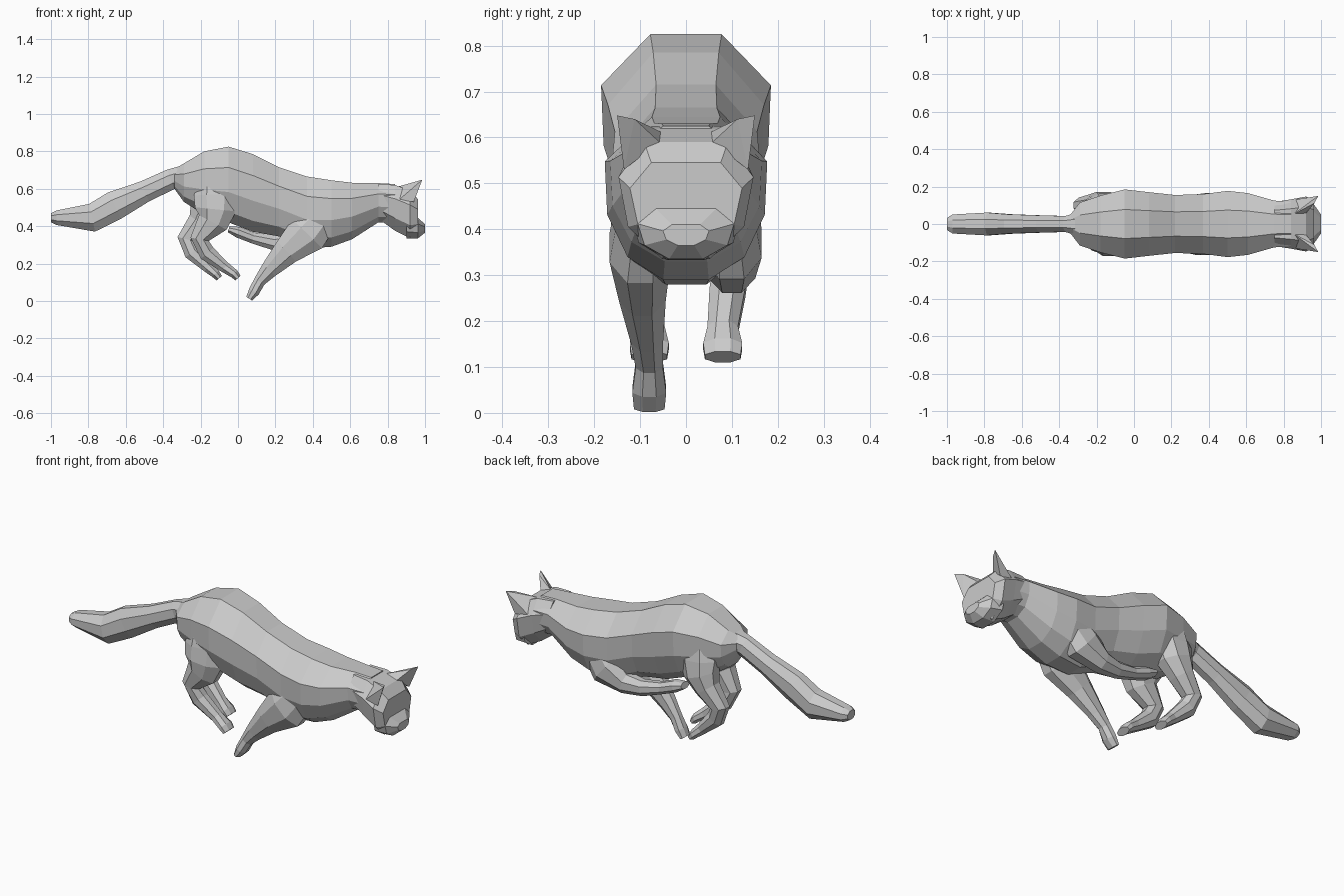
import bpy
import bmesh
from math import cos, sin, pi, hypot


def finish(name, bm):
    bmesh.ops.recalc_face_normals(bm, faces=bm.faces)
    mesh = bpy.data.meshes.new(name)
    bm.to_mesh(mesh)
    bm.free()
    bpy.context.collection.objects.link(bpy.data.objects.new(name, mesh))


def ring_profile(sides):
    return [(cos(2 * pi * (i + 0.5) / sides), sin(2 * pi * (i + 0.5) / sides)) for i in range(sides)]


def mirrored(half):
    return half + [(-y, z) for y, z in reversed(half)]


def skin(name, rings):
    """Closed skin through a list of equal-length point rings."""
    bm = bmesh.new()
    loops = [[bm.verts.new(p) for p in ring] for ring in rings]
    n = len(loops[0])
    for a, b in zip(loops, loops[1:]):
        for i in range(n):
            j = (i + 1) % n
            bm.faces.new((a[i], a[j], b[j], b[i]))
    bm.faces.new(loops[0])
    bm.faces.new(loops[-1])
    finish(name, bm)


def trunk(name, stations, profile):
    """Upright sections: x, top, bottom, half width."""
    skin(name, [[(x, u * w, (t + b) / 2 + v * (t - b) / 2) for u, v in profile]
                for x, t, b, w in stations])


def limb(name, stations, sides=6):
    """Sections square to a path: x, z, half depth, y, half width."""
    profile = ring_profile(sides)
    rings = []
    for k, (x, z, d, y, w) in enumerate(stations):
        p, q = stations[max(k - 1, 0)], stations[min(k + 1, len(stations) - 1)]
        tx, tz = q[0] - p[0], q[1] - p[1]
        length = hypot(tx, tz)
        nx, nz = -tz / length, tx / length
        rings.append([(max(-1, x + nx * d * v), y + w * u, max(0, z + nz * d * v))
                      for u, v in profile])
    skin(name, rings)


# Arched torso and neck
trunk("body", [
    (-.34, .705, .60, .05), (-.29, .735, .53, .115), (-.18, .80, .46, .152),
    (-.05, .825, .42, .185), (.08, .785, .37, .17), (.22, .715, .345, .155),
    (.37, .665, .28, .16), (.50, .645, .29, .177), (.61, .632, .33, .165),
    (.75, .63, .42, .125), (.84, .625, .42, .118)],
    mirrored([(.42, 1), (1, .45), (.97, -.2), (.72, -.72), (.28, -1)]))

# Head, and a short muzzle
face = mirrored([(.62, 1), (1, .4), (.86, -.45), (.35, -1)])
trunk("head", [
    (.75, .625, .44, .118), (.84, .62, .375, .132), (.92, .59, .335, .147),
    (.962, .545, .36, .122)], face)
trunk("muzzle", [(.90, .47, .333, .12), (.962, .445, .335, .105), (1, .41, .365, .05)], face)

# Pointed ears
for side, label in ((1, "left"), (-1, "right")):
    bm = bmesh.new()
    for x, y, z in ((.85, .05, .61), (.92, .058, .59), (.94, .135, .53),
                    (.86, .13, .54), (.965, .112, .64), (.985, .15, .648)):
        bm.verts.new((x, y * side, z))
    bmesh.ops.convex_hull(bm, input=bm.verts)
    finish(label + "_ear", bm)

# Drooping tail, thickest near its end
limb("tail", [
    (-.27, .675, .06, 0, .075), (-.36, .65, .06, 0, .046), (-.50, .585, .063, 0, .05),
    (-.66, .51, .085, 0, .056), (-.78, .445, .082, 0, .066), (-.97, .445, .042, 0, .055),
    (-1, .445, .026, 0, .035)], 8)

# Hind legs: thigh, hock and foot
limb("left_hind_leg", [
    (-.15, .68, .08, .07, .075), (-.15, .57, .115, .09, .078), (-.165, .49, .1, .10, .078),
    (-.205, .42, .07, .105, .062), (-.275, .33, .054, .10, .045), (-.245, .26, .048, .09, .042),
    (-.16, .18, .032, .08, .036), (-.12, .145, .026, .08, .046), (-.10, .122, .02, .08, .042)], 8)
limb("right_hind_leg", [
    (-.13, .68, .08, -.07, .075), (-.12, .57, .125, -.09, .078), (-.12, .49, .12, -.10, .078),
    (-.135, .42, .09, -.105, .062), (-.205, .33, .054, -.10, .045), (-.165, .255, .048, -.09, .042),
    (-.07, .18, .032, -.08, .036), (-.02, .145, .026, -.08, .046), (0, .122, .02, -.08, .042)], 8)

# Front legs: right reaches the ground, left is folded back
limb("right_front_leg", [
    (.46, .47, .10, -.09, .06), (.37, .36, .12, -.10, .072), (.26, .265, .08, -.095, .055),
    (.165, .165, .05, -.085, .038), (.115, .105, .034, -.08, .032), (.085, .05, .032, -.08, .04),
    (.06, .012, .02, -.08, .036)], 8)
limb("left_front_leg", [
    (.48, .47, .10, .09, .06), (.40, .37, .11, .10, .07), (.29, .315, .06, .10, .055),
    (.19, .312, .044, .095, .04), (.08, .337, .032, .085, .034), (0, .368, .032, .08, .042),
    (-.05, .384, .018, .08, .036)], 8)
